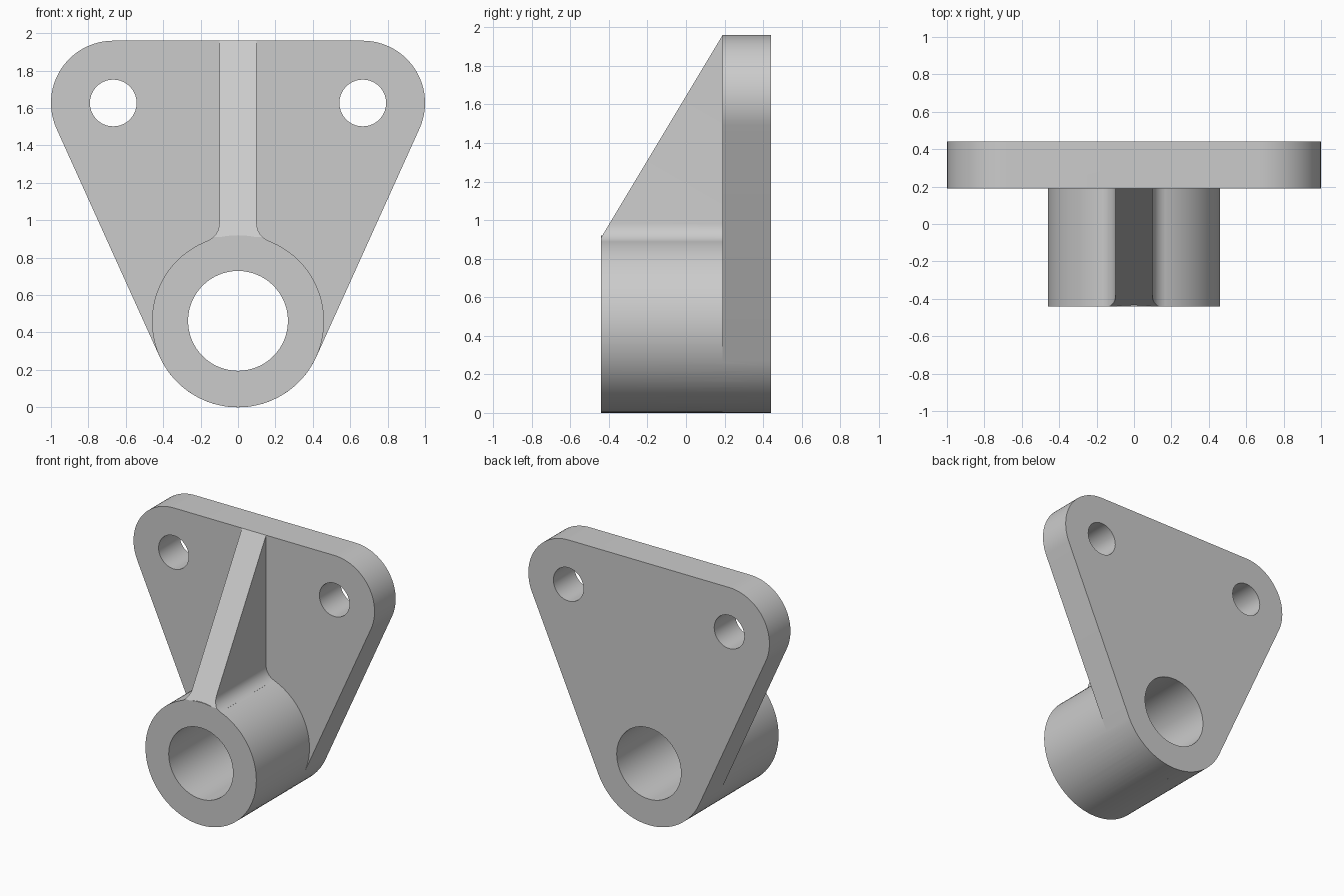
import bpy, bmesh
from math import sin, cos, radians, hypot, atan2, acos, degrees

if "Cube" in bpy.data.objects:
    bpy.data.objects.remove(bpy.data.objects["Cube"])

FRONT, FACE, BACK = -0.44, 0.19, 0.44      # boss front, plate front, common back
BOSS_Z, BOSS_R = 0.46, 0.46
EAR_X, EAR_Z, EAR_R = 0.667, 1.627, 0.333


def arc(cx, cz, r, a0, a1, n):
    return [(cx + r * cos(radians(a0 + (a1 - a0) * i / n)),
             cz + r * sin(radians(a0 + (a1 - a0) * i / n))) for i in range(n + 1)]


def circle(cx, cz, r, n=64):
    return arc(cx, cz, r, 0, 360, n)[:-1]


def prism(name, pts, y0, y1, cut=None):
    """Extrude an (x, z) profile along y, optionally trimmed by a plane."""
    bm = bmesh.new()
    face = bm.faces.new([bm.verts.new((x, y0, z)) for x, z in pts])
    ext = bmesh.ops.extrude_face_region(bm, geom=[face])
    moved = [v for v in ext["geom"] if isinstance(v, bmesh.types.BMVert)]
    bmesh.ops.translate(bm, verts=moved, vec=(0, y1 - y0, 0))
    if cut:
        res = bmesh.ops.bisect_plane(bm, geom=bm.verts[:] + bm.edges[:] + bm.faces[:],
                                     plane_co=cut[0], plane_no=cut[1], clear_outer=True)
        edges = [e for e in res["geom_cut"] if isinstance(e, bmesh.types.BMEdge)]
        bmesh.ops.holes_fill(bm, edges=edges)
    bmesh.ops.recalc_face_normals(bm, faces=bm.faces)
    me = bpy.data.meshes.new(name)
    bm.to_mesh(me)
    bm.free()
    ob = bpy.data.objects.new(name, me)
    bpy.context.collection.objects.link(ob)
    return ob


def boolean(target, tool, operation):
    mod = target.modifiers.new(operation, 'BOOLEAN')
    mod.object, mod.operation, mod.solver = tool, operation, 'EXACT'
    bpy.context.view_layer.objects.active = target
    bpy.ops.object.modifier_apply(modifier=mod.name)
    bpy.data.objects.remove(tool)


# Back plate: rounded triangle, tangent to the boss and both ear circles
dx, dz = EAR_X, EAR_Z - BOSS_Z
t = degrees(atan2(dz, dx) - acos((BOSS_R - EAR_R) / hypot(dx, dz)))
outline = (arc(0, BOSS_Z, BOSS_R, 180 - t, 360 + t, 40)
           + arc(EAR_X, EAR_Z, EAR_R, t, 90, 24)
           + arc(-EAR_X, EAR_Z, EAR_R, 90, 180 - t, 24))
bracket = prism("mounting_bracket", outline, FACE, BACK)

# Boss barrel, buried slightly into the plate
boss = prism("boss", circle(0, BOSS_Z, BOSS_R, 80), FRONT, FACE + 0.1)

# Rib with fillets where it meets the boss, trimmed to a slope
fr, half = 0.1, 0.1
fx = half + fr
fz = BOSS_Z + ((BOSS_R + fr) ** 2 - fx ** 2) ** 0.5
a = degrees(atan2(BOSS_Z - fz, -fx)) % 360
right = [(0.16, 0.8)] + arc(fx, fz, fr, a, 180, 8) + [(half, 1.96)]
profile = right + [(-x, z) for x, z in reversed(right)]
rib = prism("rib", profile, FRONT, FACE + 0.1,
            cut=((0, FRONT, 0.91), (0, -1.05, 0.63)))

boolean(boss, rib, 'UNION')
boolean(bracket, boss, 'UNION')

# Bore and the two bolt holes
for x, z, r, n in ((0, 0.462, 0.267, 64), (EAR_X, EAR_Z, 0.125, 40), (-EAR_X, EAR_Z, 0.125, 40)):
    boolean(bracket, prism("hole_cutter", circle(x, z, r, n), -1, 1), 'DIFFERENCE')

bracket.select_set(True)
bpy.context.view_layer.objects.active = bracket
bpy.ops.object.shade_smooth_by_angle(angle=radians(30))
